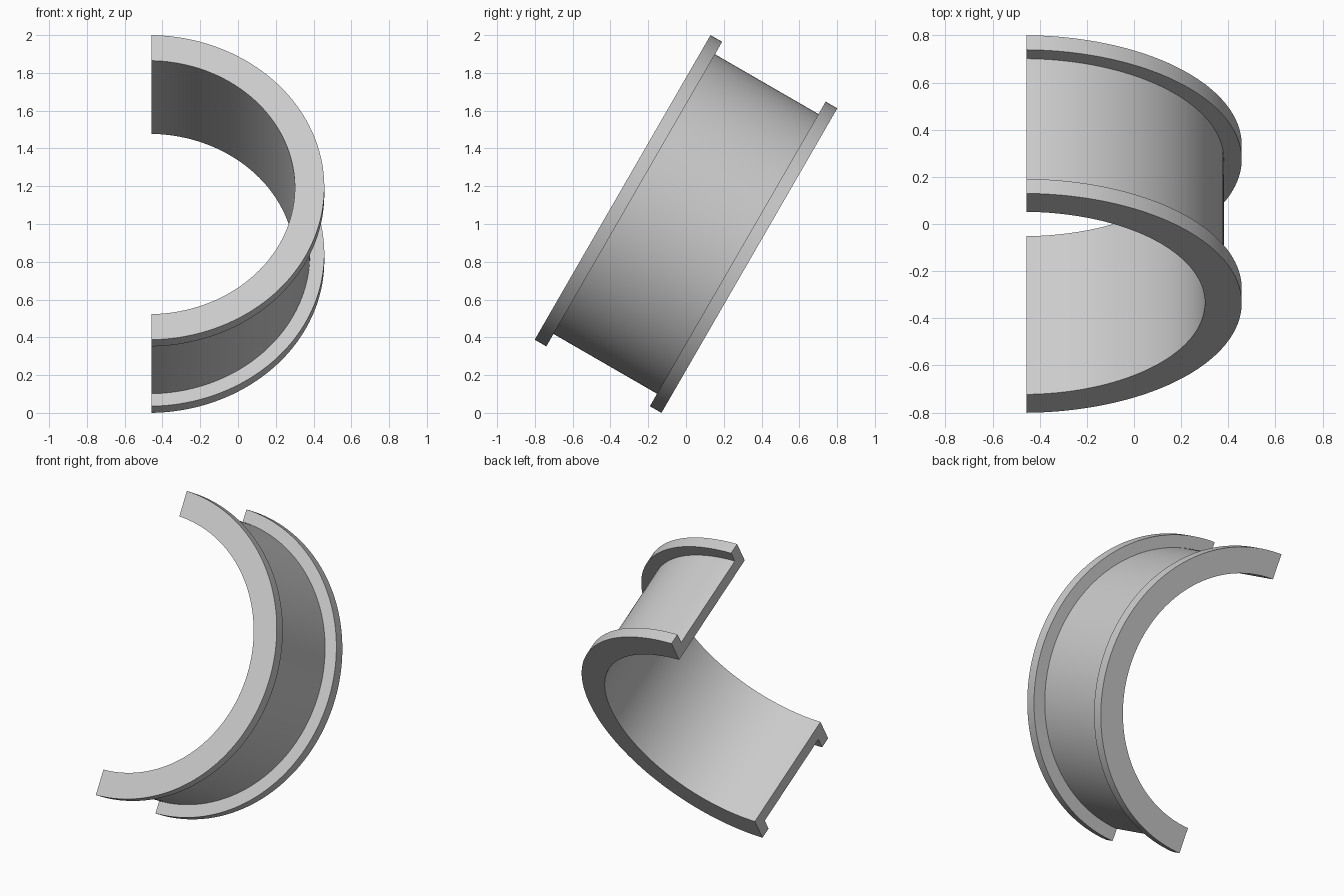
import bpy, bmesh, math
from mathutils import Matrix

cube = bpy.data.objects.get("Cube")
if cube:
    bpy.data.objects.remove(cube)

# Plain grey metal
grey = bpy.data.materials.new("grey_metal")
grey.use_nodes = True
colour = (0.6, 0.6, 0.6, 1)
grey.diffuse_color = colour
grey.node_tree.nodes["Principled BSDF"].inputs["Base Color"].default_value = colour

# Half-shell dimensions
BORE, SLEEVE, FLANGE = 0.775, 0.855, 0.931
HALF, RIM = 0.3875, 0.071
GAP = 0.017           # the split plane sits just past the axis
SEGMENTS = 96

# Section through the wall: (radius, position along the axis)
inner = HALF - RIM
profile = [(BORE, -HALF), (FLANGE, -HALF), (FLANGE, -inner), (SLEEVE, -inner),
           (SLEEVE, inner), (FLANGE, inner), (FLANGE, HALF), (BORE, HALF)]

# Sweep the section around the axis, ending flat on the split plane
bm = bmesh.new()
rings = []
for i in range(SEGMENTS + 1):
    ring = []
    for radius, along in profile:
        angle = math.acos(GAP / radius) * (2 * i / SEGMENTS - 1)
        ring.append(bm.verts.new((radius * math.cos(angle), along, radius * math.sin(angle))))
    rings.append(ring)
count = len(profile)
for a, b in zip(rings, rings[1:]):
    for j in range(count):
        k = (j + 1) % count
        bm.faces.new((a[j], a[k], b[k], b[j]))

# Split faces, divided into flange and sleeve sections
for ring in (rings[0], rings[-1]):
    bm.faces.new(ring)
bmesh.ops.recalc_face_normals(bm, faces=bm.faces)

# Tilt the axis downward toward the back
bm.transform(Matrix.Translation((GAP / 2 - FLANGE / 2 - GAP, 0, 1))
             @ Matrix.Rotation(math.radians(-30), 4, 'X'))
mesh = bpy.data.meshes.new("flanged_half_shell")
bm.to_mesh(mesh)
bm.free()
mesh.materials.append(grey)
shell = bpy.data.objects.new("flanged_half_shell", mesh)
bpy.context.collection.objects.link(shell)

# Smooth curved walls, sharp rims
bpy.context.view_layer.objects.active = shell
shell.select_set(True)
bpy.ops.object.shade_smooth_by_angle(angle=math.radians(30))
